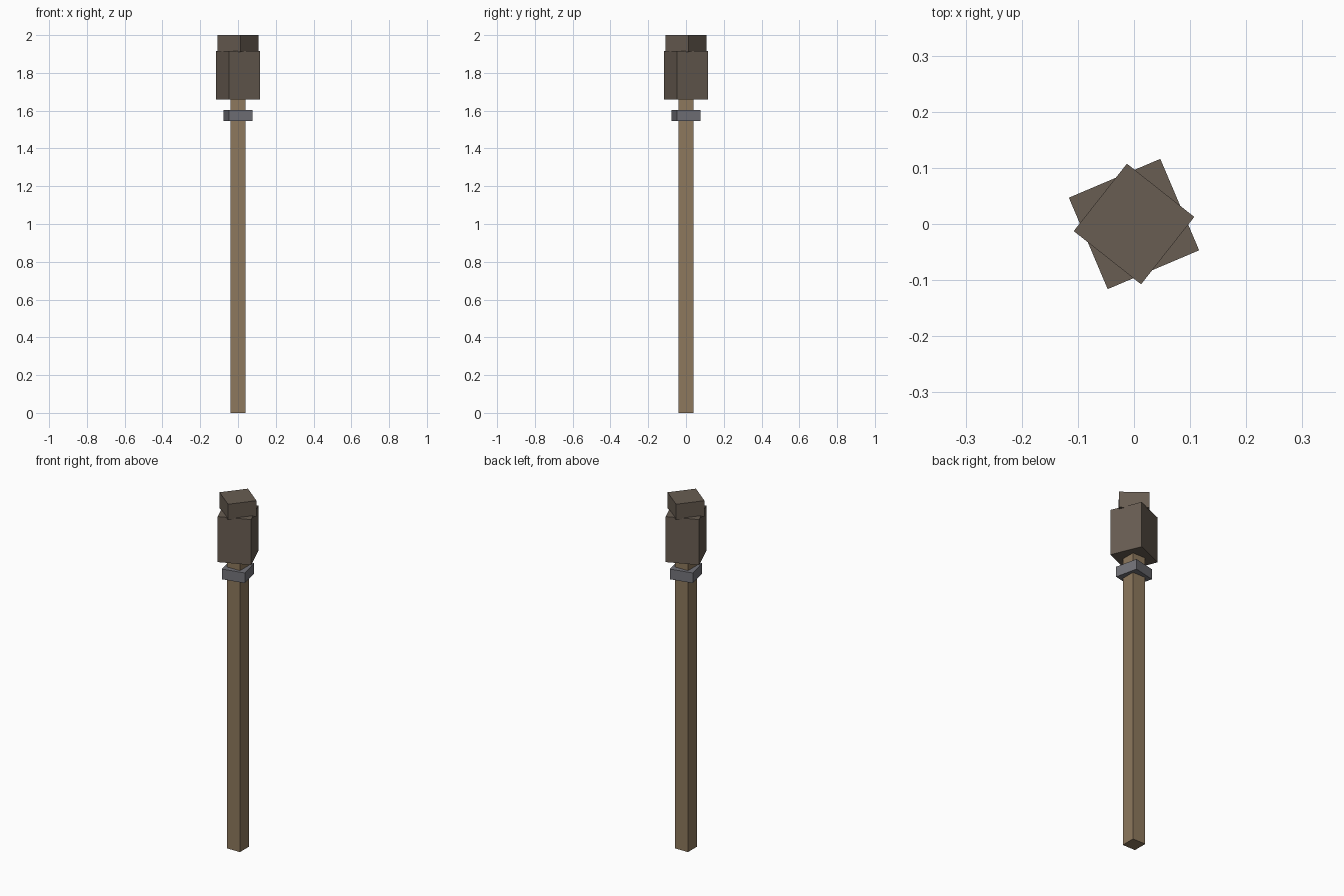
import bpy
from math import radians

if "Cube" in bpy.data.objects:
    bpy.data.objects.remove(bpy.data.objects["Cube"])


def material(name, color):
    mat = bpy.data.materials.new(name)
    mat.diffuse_color = (*color, 1)
    mat.use_nodes = True
    mat.node_tree.nodes["Principled BSDF"].inputs["Base Color"].default_value = mat.diffuse_color
    return mat


def square_block(name, side, z0, z1, angle, mat):
    """Upright square block centred on the z axis, turned about z."""
    bpy.ops.mesh.primitive_cube_add(size=1, location=(0, 0, (z0 + z1) / 2))
    ob = bpy.context.object
    ob.name = name
    ob.scale = (side, side, z1 - z0)
    ob.rotation_euler.z = radians(angle)
    ob.data.materials.append(mat)
    return ob


wood = material("wood", (0.27, 0.19, 0.11))
iron = material("iron", (0.17, 0.17, 0.19))
char = material("charred_cloth", (0.14, 0.11, 0.085))

# Handle, running a little way into the head
square_block("handle", 0.08, 0.0, 1.70, 0, wood)
# Metal band below the head
square_block("collar", 0.128, 1.545, 1.603, 13, iron)
# Wrapped head and the smaller twisted tip
square_block("head_wrap", 0.177, 1.658, 1.917, 23, char)
square_block("head_tip", 0.153, 1.91, 2.0, 51.7, char)
